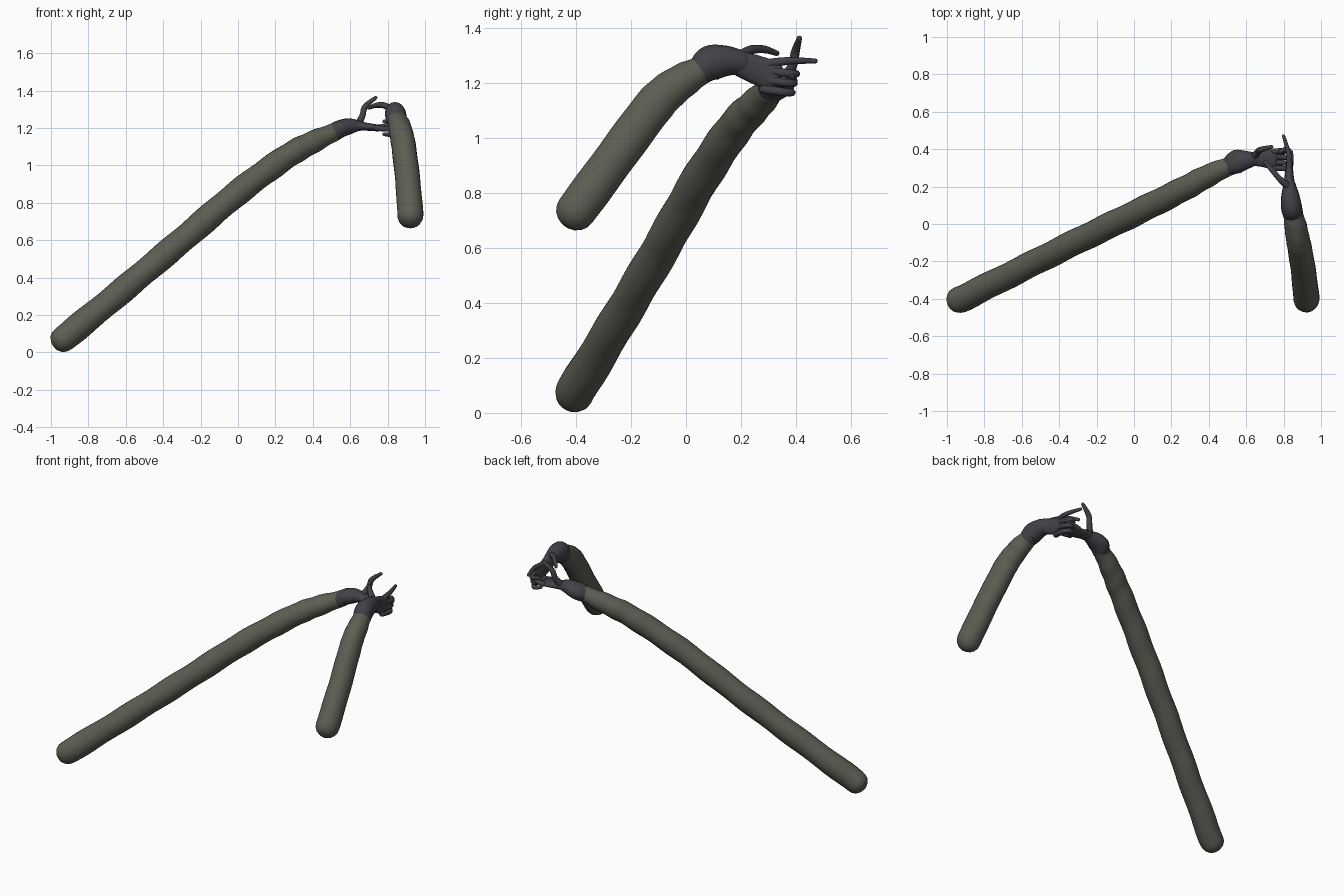
import bpy, bmesh, math
from mathutils import Vector


def material(name, color):
    m = bpy.data.materials.new(name)
    m.diffuse_color = (*color, 1)
    return m


CLOTH = material("olive_grey_cloth", (0.108, 0.113, 0.087))
GLOVE = material("dark_glove", (0.056, 0.053, 0.064))


def spline(pts, t):
    """Catmull-Rom sample of any tuples, t in 0..len-1."""
    n = len(pts) - 1
    i = min(int(t), n - 1)
    f = t - i
    get = lambda k: pts[max(0, min(n, k))]
    return [0.5 * (2 * b + (c - a) * f + (2 * a - 5 * b + 4 * c - d) * f * f
                   + (3 * b - a - 3 * c + d) * f ** 3)
            for a, b, c, d in zip(get(i - 1), get(i), get(i + 1), get(i + 2))]


def tube(name, pts, mat, wide=(0, 0, 1), sides=16, steps=6, ripple=0.0):
    """Round-ended tube; points are x, y, z, radius along wide, radius across."""
    pts = [p if len(p) == 5 else (*p, p[3]) for p in pts]
    n = (len(pts) - 1) * steps
    samples = [spline(pts, k / steps) for k in range(n + 1)]
    pos = [Vector(s[:3]) for s in samples]
    rings = []
    for k, s in enumerate(samples):
        tan = (pos[min(k + 1, n)] - pos[max(k - 1, 0)]).normalized()
        rings.append((pos[k], tan, s[3], s[4]))
    dome = [math.radians(a) for a in (20, 40, 60, 78)]

    def cap(ring, sign):
        p, t, a, b = ring
        r = min(a, b)
        return [(p + t * sign * r * math.sin(g), t, a * math.cos(g), b * math.cos(g))
                for g in dome]
    rings = cap(rings[0], -1)[::-1] + rings + cap(rings[-1], 1)

    bm = bmesh.new()
    loops = []
    for k, (p, t, a, b) in enumerate(rings):
        u = Vector(wide)
        u = (u - t * u.dot(t)).normalized()
        v = t.cross(u)
        loop = []
        for j in range(sides):
            g = 2 * math.pi * j / sides
            w = 1 + ripple * math.sin(k * 1.15 + 1.5 * math.sin(g))
            loop.append(bm.verts.new(p + (u * a * math.cos(g) + v * b * math.sin(g)) * w))
        loops.append(loop)
    for A, B in zip(loops, loops[1:]):
        for j in range(sides):
            i = (j + 1) % sides
            bm.faces.new((A[j], A[i], B[i], B[j]))
    bm.faces.new(loops[0][::-1])
    bm.faces.new(loops[-1])
    bmesh.ops.recalc_face_normals(bm, faces=bm.faces)
    for f in bm.faces:
        f.smooth = True
    me = bpy.data.meshes.new(name)
    bm.to_mesh(me)
    bm.free()
    me.materials.append(mat)
    ob = bpy.data.objects.new(name, me)
    bpy.context.collection.objects.link(ob)


# Sleeves
tube("long_sleeve", [
    (-0.93, -0.405, 0.075, 0.072), (-0.62, -0.25, 0.33, 0.069),
    (-0.30, -0.09, 0.60, 0.069), (0.0, 0.055, 0.855, 0.069),
    (0.25, 0.18, 1.04, 0.066), (0.40, 0.26, 1.125, 0.060),
    (0.53, 0.32, 1.185, 0.046)], CLOTH, sides=24, steps=8, ripple=0.03)
tube("short_sleeve", [
    (0.922, -0.40, 0.735, 0.074, 0.070), (0.907, -0.26, 0.925, 0.074, 0.067),
    (0.886, -0.13, 1.10, 0.074, 0.065), (0.874, -0.07, 1.165, 0.070, 0.063),
    (0.862, 0.0, 1.215, 0.062, 0.059), (0.85, 0.05, 1.243, 0.052, 0.052)],
    CLOTH, sides=24, ripple=0.012)

# Glove cuffs
tube("long_arm_cuff", [
    (0.515, 0.312, 1.178, 0.053, 0.049), (0.55, 0.333, 1.197, 0.064, 0.047),
    (0.60, 0.342, 1.21, 0.050, 0.042), (0.65, 0.348, 1.212, 0.034, 0.026)],
    GLOVE, wide=(0, 1, 0))
tube("short_arm_cuff", [
    (0.85, 0.055, 1.247, 0.054), (0.842, 0.09, 1.272, 0.065, 0.056),
    (0.836, 0.145, 1.28, 0.056, 0.050), (0.832, 0.20, 1.275, 0.044, 0.036)], GLOVE)

# Palms
tube("long_arm_palm", [
    (0.63, 0.346, 1.212, 0.036, 0.028), (0.68, 0.350, 1.208, 0.044, 0.022),
    (0.75, 0.345, 1.20, 0.054, 0.018)], GLOVE, wide=(0, 1, 0))
tube("short_arm_palm", [
    (0.832, 0.18, 1.277, 0.044, 0.036), (0.83, 0.25, 1.25, 0.052, 0.025),
    (0.83, 0.325, 1.222, 0.055, 0.018)], GLOVE)

# Thumbs
tube("long_arm_thumb", [
    (0.64, 0.358, 1.215, 0.022), (0.665, 0.388, 1.265, 0.017),
    (0.68, 0.398, 1.315, 0.016), (0.735, 0.412, 1.362, 0.010)],
    GLOVE, wide=(0, 1, 0), sides=10)
tube("short_arm_thumb", [
    (0.825, 0.20, 1.295, 0.023), (0.785, 0.235, 1.32, 0.017),
    (0.74, 0.285, 1.322, 0.014), (0.70, 0.33, 1.308, 0.010)], GLOVE, sides=10)

# Index fingers
tube("short_arm_index_finger", [
    (0.83, 0.29, 1.268, 0.018), (0.828, 0.37, 1.28, 0.014),
    (0.80, 0.47, 1.28, 0.009)], GLOVE, sides=10)
tube("long_arm_index_finger", [
    (0.75, 0.388, 1.204, 0.016), (0.80, 0.392, 1.212, 0.013),
    (0.84, 0.385, 1.225, 0.010)], GLOVE, wide=(0, 1, 0), sides=10)

# Curled fingers
for i in range(3):
    z = 1.245 - 0.034 * i
    y = -0.008 * i
    tube(f"short_arm_curled_finger_{i + 1}", [
        (0.832, 0.30 + y, z, 0.017), (0.838, 0.37 + y, z - 0.01, 0.015),
        (0.815, 0.402 + y, z - 0.012, 0.013), (0.782, 0.385 + y, z - 0.01, 0.010)],
        GLOVE, sides=10)
    y = 0.36 - 0.03 * i
    tube(f"long_arm_curled_finger_{i + 1}", [
        (0.74, y, 1.20, 0.016), (0.80, y - 0.003, 1.195, 0.014),
        (0.838, y - 0.005, 1.207, 0.012), (0.825, y - 0.004, 1.235, 0.010)],
        GLOVE, wide=(0, 1, 0), sides=10)
